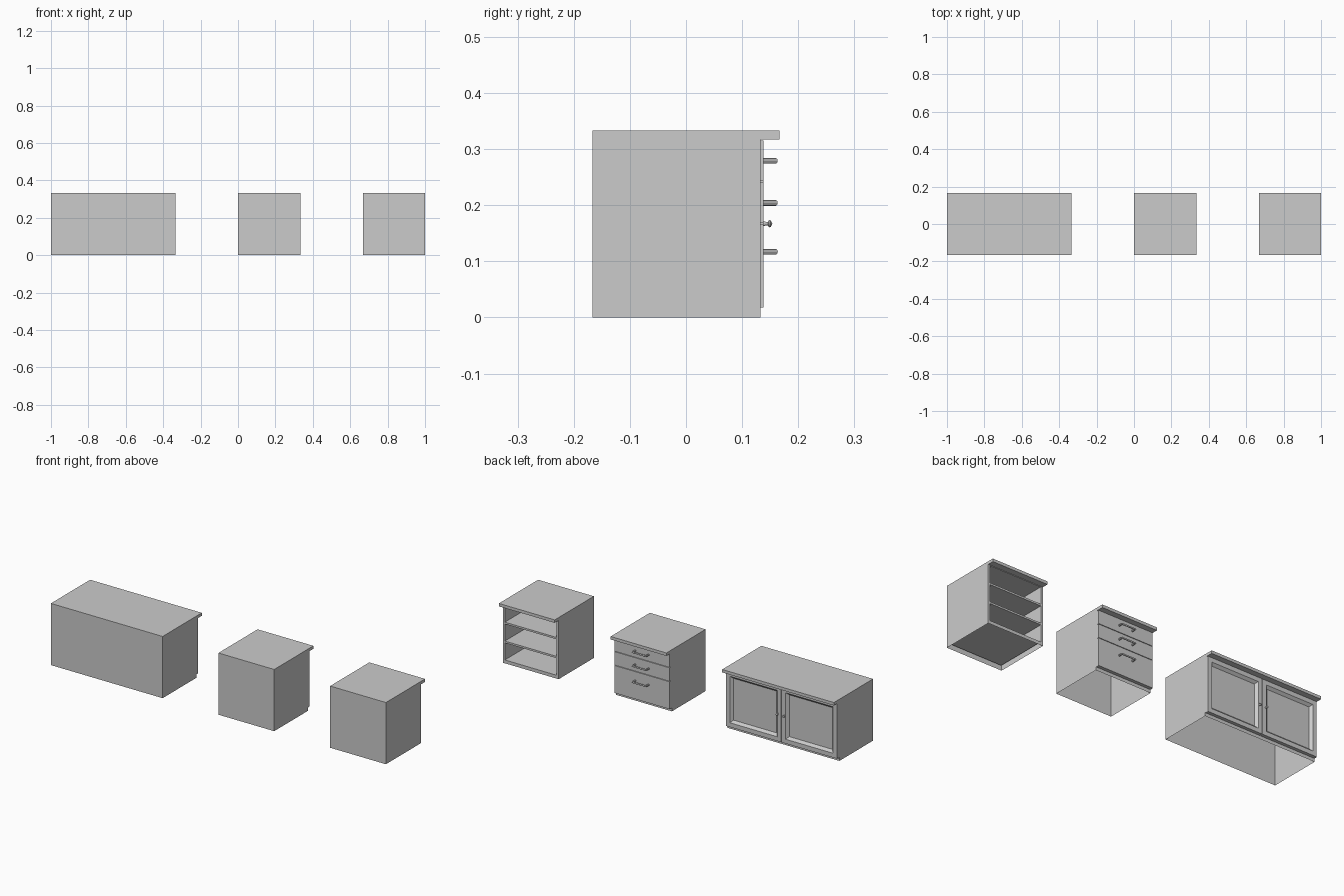
import bpy, bmesh, math
from mathutils import Vector, Matrix

if "Cube" in bpy.data.objects:
    bpy.data.objects.remove(bpy.data.objects["Cube"])

BACK, FACE, FRONT, LIP = -0.167, 0.133, 0.138, 0.167
TOE, H, SLAB, KICK = 0.12, 0.333, 0.317, 0.018


def finish(bm, name):
    bmesh.ops.remove_doubles(bm, verts=bm.verts, dist=1e-5)
    bmesh.ops.recalc_face_normals(bm, faces=bm.faces)
    me = bpy.data.meshes.new(name)
    bm.to_mesh(me)
    bm.free()
    ob = bpy.data.objects.new(name, me)
    bpy.context.collection.objects.link(ob)
    return ob


def quad(bm, *pts):
    return bm.faces.new([bm.verts.new(p) for p in pts])


def carcass_shell(x0, x1, profile, skip):
    """Side profile extruded along x; listed edges stay open."""
    bm = bmesh.new()
    for x in (x0, x1):
        bm.faces.new([bm.verts.new((x, y, z)) for y, z in profile])
    n = len(profile)
    for i in range(n):
        if i not in skip:
            (ya, za), (yb, zb) = profile[i], profile[(i + 1) % n]
            quad(bm, (x0, ya, za), (x1, ya, za), (x1, yb, zb), (x0, yb, zb))
    return bm


def closed_carcass(name, x0, x1):
    # worktop with front lip, set-back plinth, open underside
    prof = [(BACK, 0), (BACK, H), (LIP, H), (LIP, SLAB), (FACE, SLAB),
            (FACE, KICK), (TOE, KICK), (TOE, 0)]
    bm = carcass_shell(x0, x1, prof, {4, 5, 7})
    quad(bm, (x0, FACE, SLAB), (x1, FACE, SLAB), (x1, TOE, SLAB), (x0, TOE, SLAB))
    quad(bm, (x0, TOE, KICK), (x1, TOE, KICK), (x1, TOE, SLAB), (x0, TOE, SLAB))
    finish(bm, name)


def open_shelf(name, x0, x1):
    # front is a grid whose middle cells are pushed in as compartments
    prof = [(BACK, 0), (BACK, H), (LIP, H), (LIP, SLAB), (FACE, SLAB), (FACE, 0)]
    bm = carcass_shell(x0, x1, prof, {4, 5})
    xs = [x0, x0 + 0.012, x1 - 0.012, x1]
    zs = [0, KICK, 0.11, 0.12, 0.212, 0.222, 0.314, SLAB]
    cells = []
    for i in range(3):
        for j in range(7):
            f = quad(bm, (xs[i], FACE, zs[j]), (xs[i], FACE, zs[j + 1]),
                     (xs[i + 1], FACE, zs[j + 1]), (xs[i + 1], FACE, zs[j]))
            if i == 1 and j % 2:
                cells.append(f)
    res = bmesh.ops.extrude_discrete_faces(bm, faces=cells)
    verts = {v for f in res["faces"] for v in f.verts}
    bmesh.ops.translate(bm, verts=list(verts), vec=(0, BACK + 0.012 - FACE, 0))
    finish(bm, name)


def front_panel(name, x0, x1, z0, z1, recess=False):
    bm = bmesh.new()
    size = Vector((x1 - x0, FRONT - TOE, z1 - z0))
    mid = Vector(((x0 + x1) / 2, (FRONT + TOE) / 2, (z0 + z1) / 2))
    bmesh.ops.create_cube(bm, size=1,
                          matrix=Matrix.Translation(mid) @ Matrix.Diagonal((*size, 1)))
    if recess:
        bm.normal_update()
        f = max(bm.faces, key=lambda f: f.calc_center_median().y)
        bmesh.ops.inset_region(bm, faces=[f], thickness=0.033)
        bmesh.ops.inset_region(bm, faces=[f], thickness=0.018)
        bmesh.ops.translate(bm, verts=f.verts[:], vec=(0, -0.013, 0))
    finish(bm, name)


def knob(name, x, z):
    bm = bmesh.new()
    prof = [(0.004, FRONT), (0.003, 0.146), (0.0065, 0.148), (0.0055, 0.151), (0, 0.154)]
    vs = [bm.verts.new((x + r, y, z)) for r, y in prof]
    es = [bm.edges.new(p) for p in zip(vs, vs[1:])]
    bmesh.ops.spin(bm, geom=vs + es, cent=(x, 0, z), axis=(0, 1, 0),
                   angle=math.tau, steps=12)
    finish(bm, name)


def handle(name, x, z, half=0.04):
    # U-shaped bar swept with an eight-sided section
    cu = bpy.data.curves.new(name, 'CURVE')
    cu.dimensions = '3D'
    cu.bevel_depth, cu.bevel_resolution, cu.use_fill_caps = 0.005, 2, True
    sp = cu.splines.new('POLY')
    path = [(-half, FRONT - 0.002), (-half, 0.16), (half, 0.16), (half, FRONT - 0.002)]
    sp.points.add(len(path) - 1)
    for p, (dx, y) in zip(sp.points, path):
        p.co = (x + dx, y, z, 1)
    sp.use_smooth = False
    bpy.context.collection.objects.link(bpy.data.objects.new(name, cu))


# Wide cabinet with two panelled doors
closed_carcass("door_cabinet_body", -1.0, -0.333)
mid = -0.6665
for side, s in (("left", 1), ("right", -1)):
    a, b = sorted((mid + s * 0.0015, mid + s * 0.331))
    front_panel(side + "_door", a, b, KICK, 0.3155, recess=True)
    knob(side + "_door_knob", mid + s * 0.02, 0.167)

# Drawer cabinet
closed_carcass("drawer_cabinet_body", 0.0, 0.333)
for label, z0, z1, hz in (("top", 0.244, 0.3155, 0.279),
                          ("middle", 0.169, 0.241, 0.204),
                          ("bottom", KICK, 0.166, 0.117)):
    front_panel(label + "_drawer", 0.002, 0.331, z0, z1)
    handle(label + "_drawer_handle", 0.1665, hz)

# Open shelf cabinet
open_shelf("shelf_cabinet", 0.667, 1.0)
